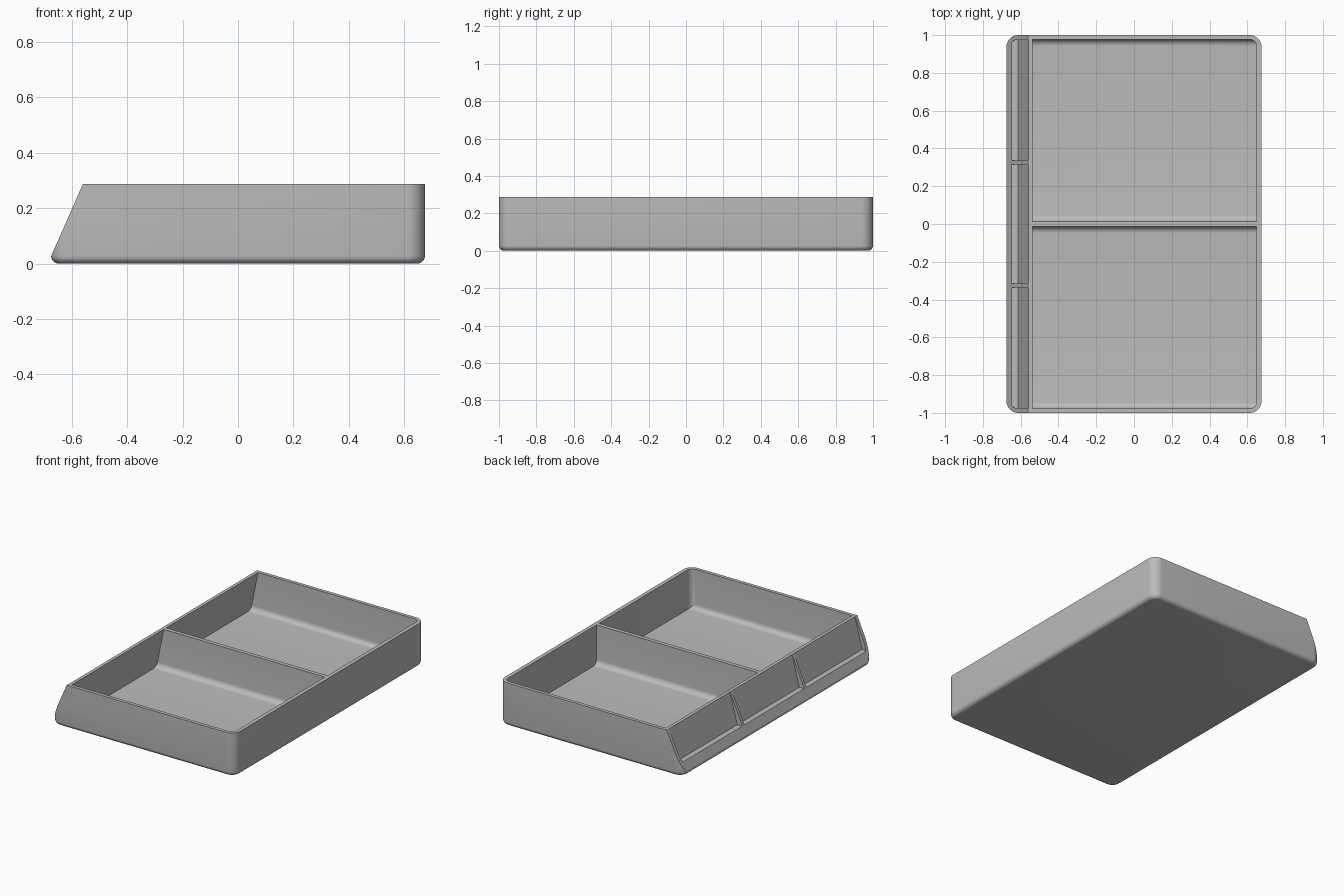
import bpy, bmesh, math
from mathutils import Vector

if "Cube" in bpy.data.objects:
    bpy.data.objects.remove(bpy.data.objects["Cube"], do_unlink=True)

# Overall dimensions
HALF_X, HALF_Y, HEIGHT = 0.675, 1.0, 0.288
FLOOR, LEDGE = 0.025, 0.085

grey = bpy.data.materials.new("plain grey")
grey.use_nodes = True
grey.diffuse_color = (0.5, 0.5, 0.5, 1)
grey.node_tree.nodes["Principled BSDF"].inputs["Base Color"].default_value = (0.5, 0.5, 0.5, 1)


def prism(profile, y0, y1):
    """Extrude an xz profile from y0 to y1."""
    bm = bmesh.new()
    face = bm.faces.new([bm.verts.new((x, y0, z)) for x, z in profile])
    ext = bmesh.ops.extrude_face_region(bm, geom=[face])["geom"]
    verts = [g for g in ext if isinstance(g, bmesh.types.BMVert)]
    bmesh.ops.translate(bm, verts=verts, vec=(0, y1 - y0, 0))
    bmesh.ops.recalc_face_normals(bm, faces=bm.faces)
    return bm


def round_edges(bm, radius, rule, segments=8):
    """Round every edge whose midpoint and direction satisfy the rule."""
    chosen = []
    for e in bm.edges:
        a, b = e.verts[0].co, e.verts[1].co
        if rule((a + b) / 2, (b - a).normalized()):
            chosen.append(e)
    bmesh.ops.bevel(bm, geom=chosen, offset=radius, segments=segments,
                    profile=0.5, affect='EDGES', clamp_overlap=True)


def make_object(name, bm):
    bmesh.ops.recalc_face_normals(bm, faces=bm.faces)
    mesh = bpy.data.meshes.new(name)
    bm.to_mesh(mesh)
    bm.free()
    mesh.materials.append(grey)
    obj = bpy.data.objects.new(name, mesh)
    bpy.context.collection.objects.link(obj)
    return obj


def carve(target, cutter):
    cutter.hide_render = True
    mod = target.modifiers.new("carve", 'BOOLEAN')
    mod.operation, mod.solver, mod.object = 'DIFFERENCE', 'EXACT', cutter
    bpy.context.view_layer.objects.active = target
    bpy.ops.object.modifier_apply(modifier=mod.name)
    bpy.data.objects.remove(cutter, do_unlink=True)


def upright(d):
    return abs(d.z) > 0.9


# Tray body: rounded corners, rounded base, sloping label side
bm = prism([(-HALF_X, 0), (HALF_X, 0), (HALF_X, HEIGHT), (-HALF_X, HEIGHT)], -HALF_Y, HALF_Y)
round_edges(bm, 0.062, lambda m, d: upright(d), 10)
round_edges(bm, 0.028, lambda m, d: m.z < 0.001, 6)
slope_top, slope_foot = Vector((-0.56, 0, HEIGHT)), Vector((-0.677, 0, 0.022))
run = slope_top - slope_foot
cut = bmesh.ops.bisect_plane(bm, geom=bm.verts[:] + bm.edges[:] + bm.faces[:],
                             plane_co=slope_top, plane_no=(-run.z, 0, run.x), clear_outer=True)
rim = [g for g in cut["geom_cut"] if isinstance(g, bmesh.types.BMEdge)]
bmesh.ops.holes_fill(bm, edges=rim, sides=0)
tray = make_object("tray", bm)

# Two compartments, wall on the label side leaning outward
LEAN = 0.2
above = 0.4
wall_x = lambda z: -0.537 - LEAN * (HEIGHT - z)
for side in (-1, 1):
    bm = prism([(wall_x(FLOOR), FLOOR), (0.649, FLOOR), (0.649, above), (wall_x(above), above)],
               *sorted((side * 0.013, side * 0.977)))
    round_edges(bm, 0.035, lambda m, d: (abs(d.x) > 0.9 and m.z < 0.1)
                or (upright(d) and m.x > 0.6 and abs(m.y) > 0.9))
    carve(tray, make_object("compartment_cutter", bm))

# Three label pockets with a sloped back panel and a flat ledge
top_x, foot_x = -0.559, -0.613
panel_x = top_x + (top_x - foot_x) * (above - HEIGHT) / (HEIGHT - LEDGE)
for y0, y1 in ((-0.975, -0.336), (-0.315, 0.315), (0.336, 0.975)):
    bm = prism([(-0.656, LEDGE), (foot_x, LEDGE), (panel_x, above), (-0.656, above)], y0, y1)
    if abs(y0 + y1) > 0.1:
        round_edges(bm, 0.038, lambda m, d: upright(d) and m.x < -0.65 and abs(m.y) > 0.9)
    carve(tray, make_object("pocket_cutter", bm))

# Smooth the rounded areas, keep the rims crisp
bpy.ops.object.select_all(action='DESELECT')
tray.select_set(True)
bpy.context.view_layer.objects.active = tray
bpy.ops.object.shade_smooth_by_angle(angle=math.radians(25))
